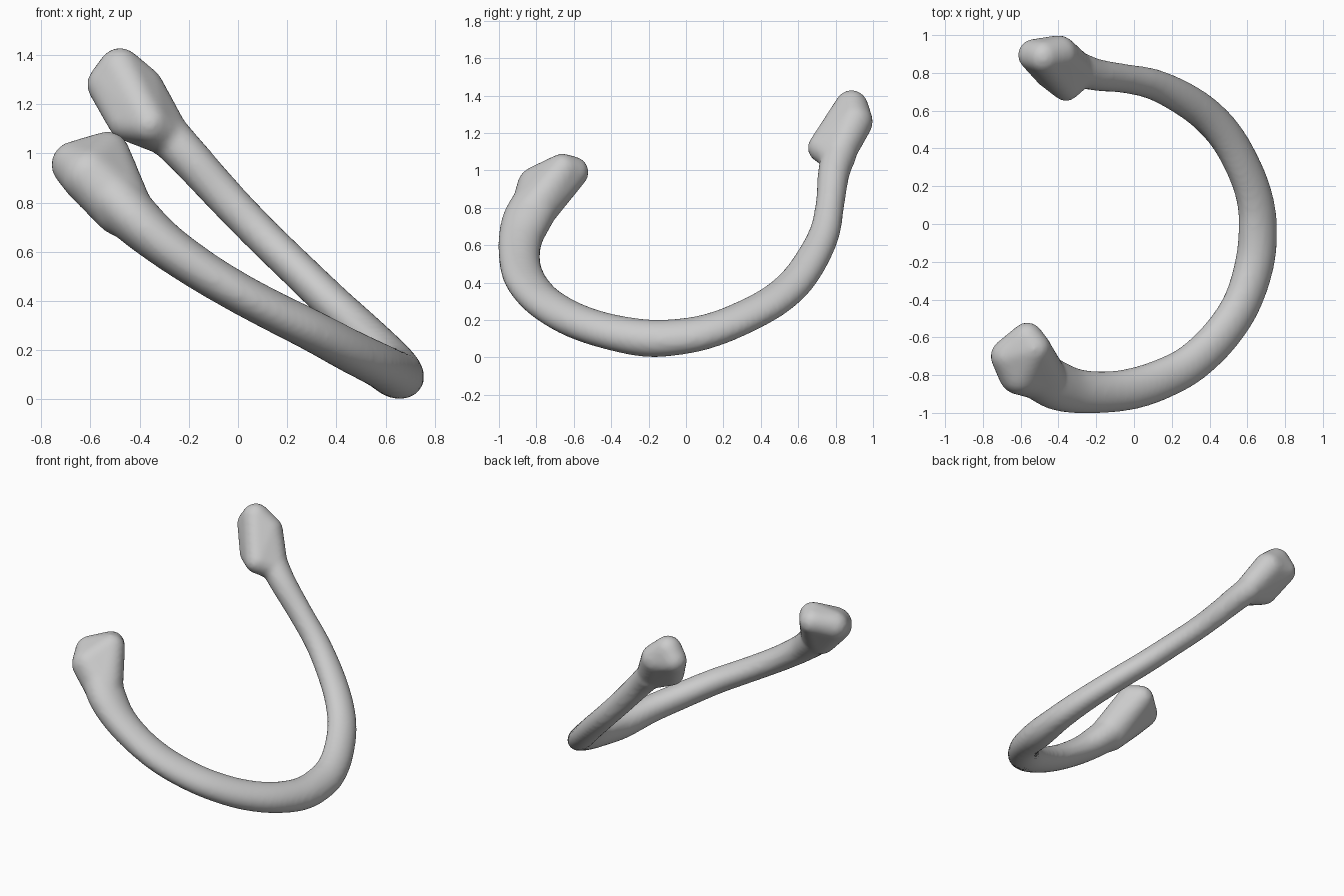
import bpy, bmesh, math
from mathutils import Vector

if "Cube" in bpy.data.objects:
    bpy.data.objects.remove(bpy.data.objects["Cube"])

# Centre line of the curved shaft: x, y, z, radius in the bend plane, radius across it
PATH = [
    (-0.52, -0.79, 0.84, .13, .115), (-0.42, -0.85, 0.735, .132, .105),
    (-0.30, -0.885, 0.63, .118, .092), (-0.15, -0.89, 0.525, .110, .085),
    (0.00, -0.87, 0.435, .110, .082), (0.15, -0.82, 0.355, .108, .082),
    (0.30, -0.74, 0.28, .105, .084), (0.45, -0.60, 0.20, .105, .087),
    (0.57, -0.42, 0.14, .105, .090), (0.64, -0.20, 0.102, .108, .096),
    (0.655, 0.00, 0.115, .108, .088), (0.635, 0.15, 0.15, .103, .084),
    (0.58, 0.30, 0.21, .100, .080), (0.49, 0.46, 0.295, .098, .078),
    (0.38, 0.58, 0.395, .095, .077), (0.25, 0.67, 0.52, .090, .076),
    (0.10, 0.74, 0.665, .082, .076), (-0.05, 0.77, 0.82, .077, .078),
    (-0.20, 0.79, 0.985, .085, .083), (-0.30, 0.82, 1.09, .095, .09),
]
# Balls whose hull forms each swollen end: x, y, z, radius
FRONT_END = [(-0.665, -0.70, 0.955, .095), (-0.53, -0.66, 1.00, .09),
             (-0.565, -0.605, 0.99, .085), (-0.605, -0.79, 0.91, .115),
             (-0.47, -0.82, 0.78, .12)]
BACK_END = [(-0.48, 0.885, 1.34, .09), (-0.53, 0.895, 1.28, .085),
            (-0.36, 0.73, 1.12, .08), (-0.45, 0.80, 1.13, .08),
            (-0.40, 0.90, 1.26, .10), (-0.28, 0.81, 1.07, .085)]
SIDES, STEPS = 28, 6
bm = bmesh.new()


def spline(pts, i, f):
    """Smooth interpolation of path rows between i and i + 1."""
    a, b, c, d = (pts[max(0, min(len(pts) - 1, k))] for k in (i - 1, i, i + 1, i + 2))
    return [0.5 * (2 * q + (r - p) * f + (2 * p - 5 * q + 4 * r - s) * f * f
                   + (3 * q - p - 3 * r + s) * f ** 3)
            for p, q, r, s in zip(a, b, c, d)]


def add_shaft():
    rows = [spline(PATH, i, k / STEPS) for i in range(len(PATH) - 1) for k in range(STEPS)]
    rows.append(list(PATH[-1]))
    normal = Vector((0.6, 0, 0.8))
    rings = []
    for i, row in enumerate(rows):
        ahead, behind = rows[min(i + 1, len(rows) - 1)], rows[max(i - 1, 0)]
        t = (Vector(ahead[:3]) - Vector(behind[:3])).normalized()
        u = normal.cross(t).normalized()
        v = t.cross(u)
        ring = []
        for k in range(SIDES):
            a = 2 * math.pi * k / SIDES
            ring.append(bm.verts.new(Vector(row[:3]) + u * row[3] * math.cos(a)
                                     + v * row[4] * math.sin(a)))
        rings.append(ring)
    for r, s in zip(rings, rings[1:]):
        for k in range(SIDES):
            m = (k + 1) % SIDES
            bm.faces.new((r[k], r[m], s[m], s[k]))
    bm.faces.new(rings[0][::-1])
    bm.faces.new(rings[-1])


def add_end(balls):
    part = bmesh.new()
    for x, y, z, r in balls:
        made = bmesh.ops.create_icosphere(part, subdivisions=3, radius=r)["verts"]
        bmesh.ops.translate(part, verts=made, vec=(x, y, z))
    pts = [v.co.copy() for v in part.verts]
    part.free()
    hull = bmesh.new()
    for p in pts:
        hull.verts.new(p)
    res = bmesh.ops.convex_hull(hull, input=hull.verts[:])
    inner = {g for g in res["geom_interior"] if isinstance(g, bmesh.types.BMVert)}
    bmesh.ops.delete(hull, geom=list(inner), context="VERTS")
    tmp = bpy.data.meshes.new("end_hull")
    hull.to_mesh(tmp)
    hull.free()
    bm.from_mesh(tmp)
    bpy.data.meshes.remove(tmp)


add_shaft()
add_end(FRONT_END)
add_end(BACK_END)
bmesh.ops.recalc_face_normals(bm, faces=bm.faces[:])

# One continuous skin over the shaft and both ends
mesh = bpy.data.meshes.new("curved_shaft")
bm.to_mesh(mesh)
bm.free()
obj = bpy.data.objects.new("curved_shaft", mesh)
bpy.context.collection.objects.link(obj)
skin = obj.modifiers.new("skin", "REMESH")
skin.mode = "VOXEL"
skin.voxel_size = 0.016
skin.use_smooth_shade = True
soften = obj.modifiers.new("soften", "SMOOTH")
soften.factor = 0.5
soften.iterations = 6

grey = bpy.data.materials.new("light grey")
grey.diffuse_color = (0.6, 0.6, 0.6, 1)
grey.use_nodes = True
grey.node_tree.nodes["Principled BSDF"].inputs["Base Color"].default_value = grey.diffuse_color
mesh.materials.append(grey)
